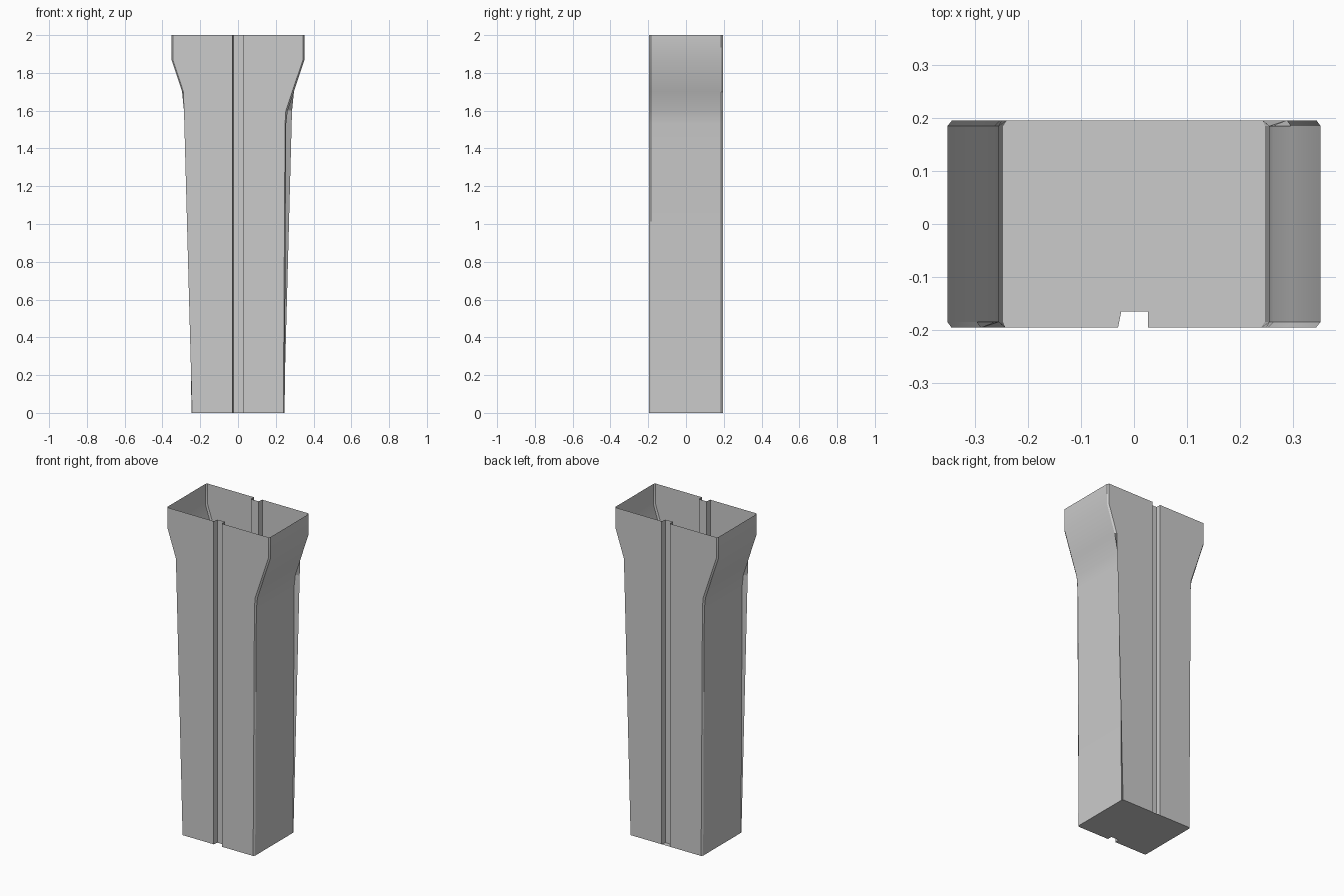
import bpy
import bmesh
import math

cube = bpy.data.objects.get("Cube")
if cube:
    bpy.data.objects.remove(cube, do_unlink=True)

grey = bpy.data.materials.new("light_grey")
grey.use_nodes = True
grey.diffuse_color = (0.6, 0.6, 0.6, 1)
grey.node_tree.nodes["Principled BSDF"].inputs["Base Color"].default_value = grey.diffuse_color

WALL_Y, SIDE_Y, GROOVE_Y = 0.195, 0.185, 0.165

# height, side wall x, steep wall edge x, tapered wall edge x
LEVELS = [
    (0.0, 0.247, 0.240, 0.243),
    (1.53, 0.255, 0.249, 0.284),
    (1.6, 0.263, 0.253, 0.286),
    (1.7, 0.296, 0.287, 0.289),
    (1.87, 0.352, 0.344, 0.345),
    (2.0, 0.352, 0.344, 0.345),
]


def section(side, steep, taper):
    """Front half of the outline with its groove, then the same turned half round."""
    half = [(-side, -SIDE_Y), (-taper, -WALL_Y),
            (-0.03, -WALL_Y), (-0.024, -GROOVE_Y),
            (0.026, -GROOVE_Y), (0.026, -WALL_Y),
            (steep, -WALL_Y), (side, -SIDE_Y)]
    return half + [(-x, -y) for x, y in half]


# Open tube: stacked outlines joined by wall faces
bm = bmesh.new()
rings = [[bm.verts.new((x, y, z)) for x, y in section(*widths)]
         for z, *widths in LEVELS]
for low, high in zip(rings, rings[1:]):
    for i in range(len(low)):
        j = (i + 1) % len(low)
        bm.faces.new((low[i], low[j], high[j], high[i]))

# Floor: notched at the front groove, closed across the back groove
floor = [v for v in rings[0] if not (v.co.y > 0 and abs(v.co.x) < 0.1
                                     and v.co.y < WALL_Y - 0.01)]
bm.faces.new(list(reversed(floor)))

mesh = bpy.data.meshes.new("flared_chute")
bm.to_mesh(mesh)
bm.free()
mesh.materials.append(grey)
chute = bpy.data.objects.new("flared_chute", mesh)
bpy.context.collection.objects.link(chute)

# Smooth flare with crisp corners
bpy.ops.object.select_all(action="DESELECT")
chute.select_set(True)
bpy.context.view_layer.objects.active = chute
bpy.ops.object.shade_smooth_by_angle(angle=math.radians(30))
